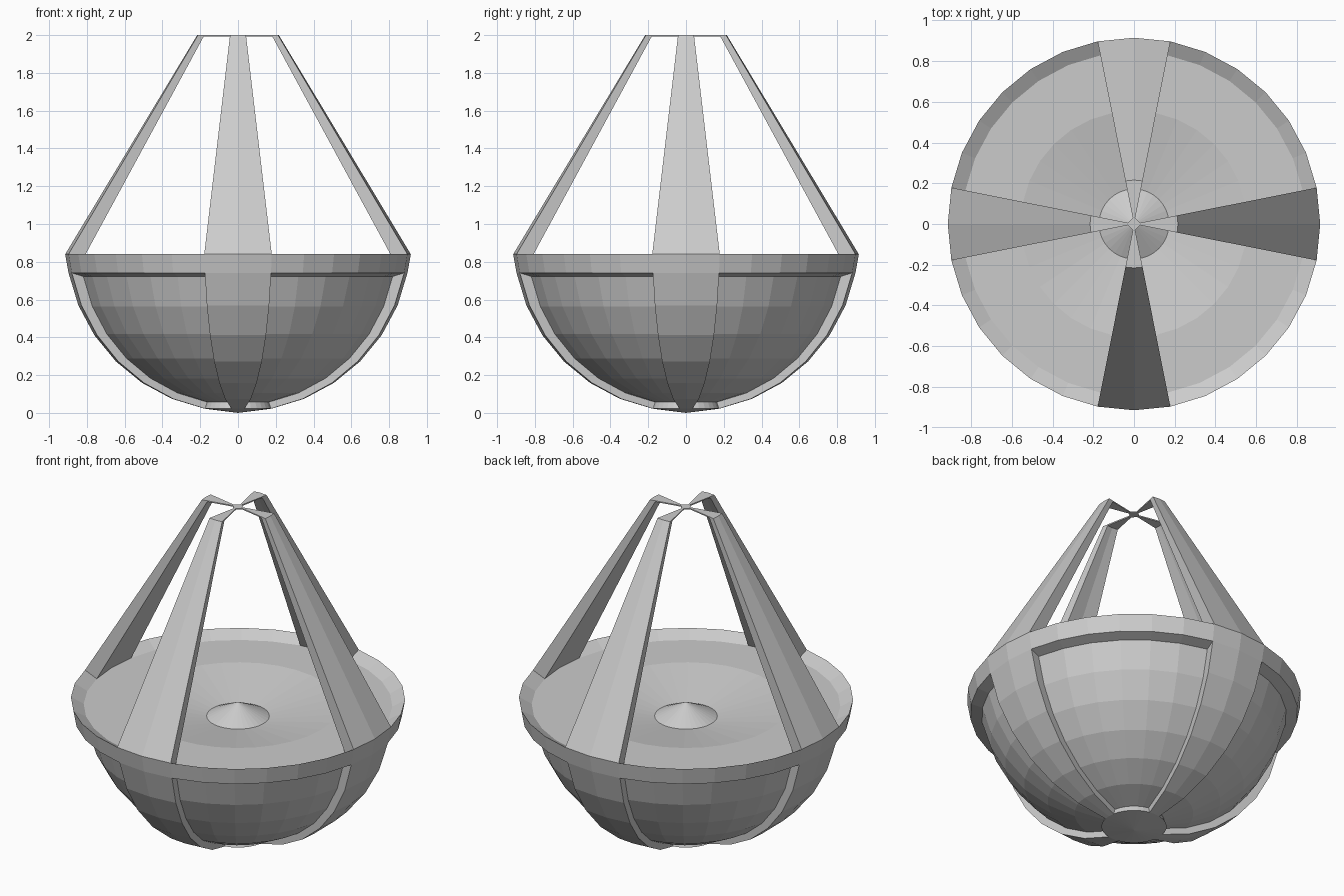
import bpy, bmesh
from math import sin, cos, pi

if "Cube" in bpy.data.objects:
    bpy.data.objects.remove(bpy.data.objects["Cube"])

STEP = 2 * pi / 32          # 32-sided throughout


def pt(p, i):
    a = i * STEP
    return (p[0] * cos(a), p[0] * sin(a), p[1])


def face(bm, pts):
    # drop repeated points so pole quads become triangles
    uniq = [p for k, p in enumerate(pts) if p not in pts[:k]]
    bm.faces.new([bm.verts.new(p) for p in uniq])


def sweep(bm, profile, segments):
    for i in segments:
        for p, q in zip(profile, profile[1:]):
            face(bm, [pt(p, i), pt(p, i + 1), pt(q, i + 1), pt(q, i)])


def wall(bm, outer, inner, i):
    for a, b, c, d in zip(outer, outer[1:], inner[1:], inner):
        face(bm, [pt(a, i), pt(b, i), pt(c, i), pt(d, i)])


def finish(bm, name):
    bmesh.ops.remove_doubles(bm, verts=bm.verts, dist=1e-4)
    bmesh.ops.recalc_face_normals(bm, faces=bm.faces)
    me = bpy.data.meshes.new(name)
    bm.to_mesh(me)
    bm.free()
    ob = bpy.data.objects.new(name, me)
    bpy.context.collection.objects.link(ob)
    return ob


# Bowl: spherical ribs, with four recessed panels, and a dished inside
R = 0.915
rim, pole = (R, 0.84), (0.0, 0.0)
rib = [(R * cos(k * pi / 16), R - R * sin(k * pi / 16)) for k in range(1, 8)]
rib = [(r, z + 0.005) for r, z in rib]
recess = [(r * 0.93, 0.48 + (z - 0.48) * 0.925) for r, z in rib]

bm = bmesh.new()
for q in range(0, 32, 8):
    sweep(bm, [rim] + rib + [pole], [q - 1, q])
    sweep(bm, [rim, rib[0]] + recess + [rib[-1], pole], range(q + 1, q + 7))
    wall(bm, rib, recess, q + 1)
    wall(bm, rib, recess, q + 7)
lip = (0.845, 0.80)
sweep(bm, [rim, lip, (0.556, 0.80), (0.172, 0.735), (0.0, 0.82)], range(32))
finish(bm, "bowl")

# Four tapering hanger straps meeting over the centre
outer = [rim, (0.216, 2.0), (0.03, 2.0)]
inner = [lip, (0.185, 1.993), (0.03, 1.993)]
for n, side in enumerate(("right", "back", "left", "front")):
    bm = bmesh.new()
    q = n * 8
    sweep(bm, outer, [q - 1, q])
    sweep(bm, inner, [q - 1, q])
    wall(bm, outer, inner, q - 1)
    wall(bm, outer, inner, q + 1)
    finish(bm, "strap_" + side)

# Small plate joining the straps
bm = bmesh.new()
bmesh.ops.create_cone(bm, cap_ends=True, segments=4, radius1=0.036,
                      radius2=0.036, depth=0.007)
bmesh.ops.translate(bm, verts=bm.verts, vec=(0, 0, 1.9965))
finish(bm, "hub")
